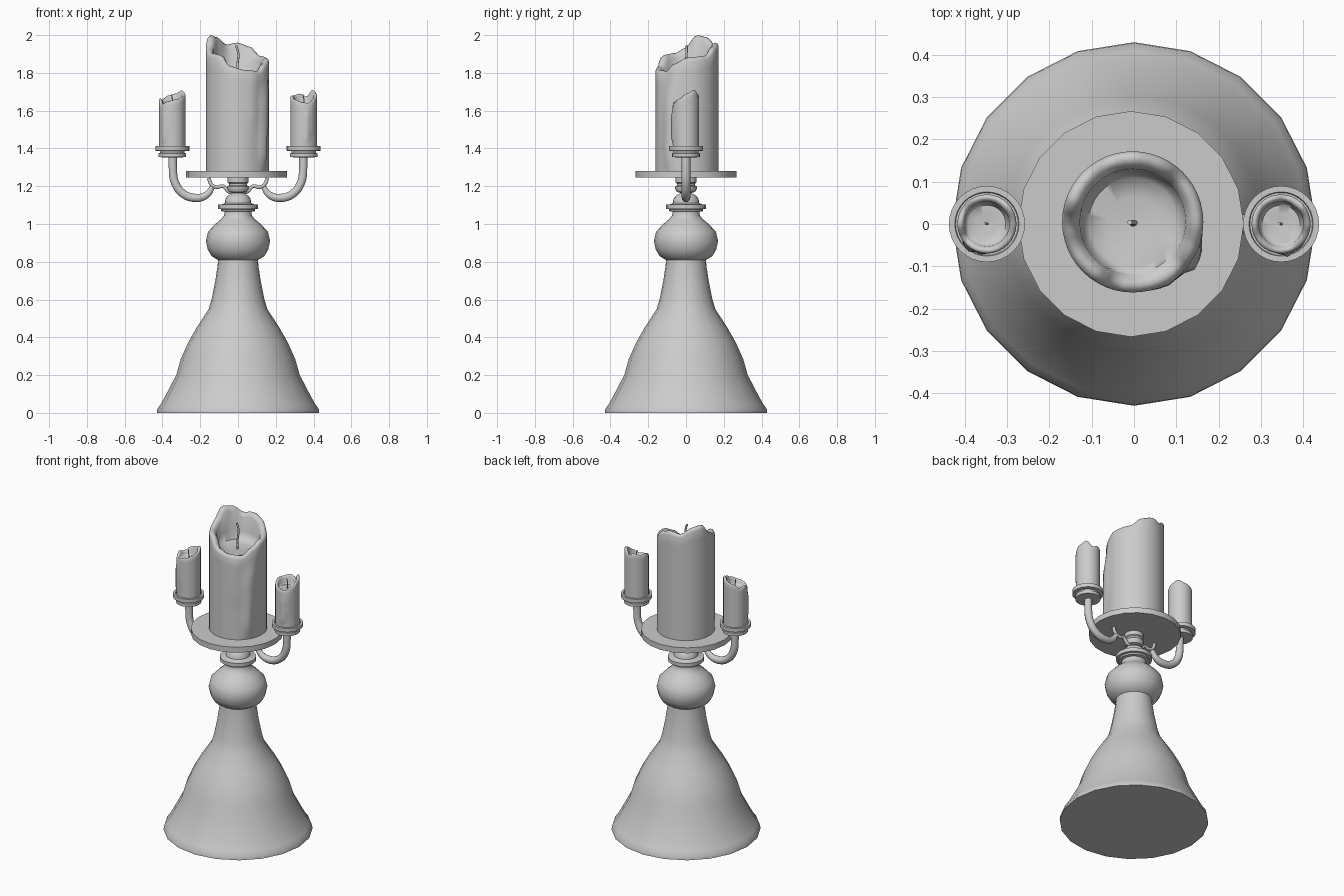
import bpy
import math

if "Cube" in bpy.data.objects:
    bpy.data.objects.remove(bpy.data.objects["Cube"])


def finish(ob, angle=40):
    bpy.ops.object.select_all(action='DESELECT')
    ob.select_set(True)
    bpy.context.view_layer.objects.active = ob
    if ob.type == 'CURVE':
        bpy.ops.object.convert(target='MESH')
    bpy.ops.object.shade_smooth_by_angle(angle=math.radians(angle))


def skin(name, columns, angle=40):
    """Wrap a ring of vertical point columns into a closed surface with capped ends."""
    n, m = len(columns), len(columns[0])
    verts = [p for col in columns for p in col]
    faces = []
    for i in range(n):
        a, b = i * m, (i + 1) % n * m
        faces += [(a + j, b + j, b + j + 1, a + j + 1) for j in range(m - 1)]
    faces.append([i * m for i in reversed(range(n))])
    faces.append([i * m + m - 1 for i in range(n)])
    me = bpy.data.meshes.new(name)
    me.from_pydata(verts, [], faces)
    ob = bpy.data.objects.new(name, me)
    bpy.context.collection.objects.link(ob)
    finish(ob, angle)


def lathe(name, profile, sides, cx=0, cy=0, angle=40):
    cols = []
    for i in range(sides):
        a = math.tau * i / sides
        cols.append([(cx + r * math.cos(a), cy + r * math.sin(a), z) for r, z in profile])
    skin(name, cols, angle)


def tube(name, points, radius, taper=None):
    cu = bpy.data.curves.new(name, 'CURVE')
    cu.dimensions = '3D'
    cu.bevel_depth = radius
    cu.bevel_resolution = 3
    cu.resolution_u = 6
    cu.use_fill_caps = True
    sp = cu.splines.new('BEZIER')
    sp.bezier_points.add(len(points) - 1)
    for i, (bp, p) in enumerate(zip(sp.bezier_points, points)):
        bp.co = p
        bp.handle_left_type = bp.handle_right_type = 'AUTO'
        if taper:
            bp.radius = taper[i]
    ob = bpy.data.objects.new(name, cu)
    bpy.context.collection.objects.link(ob)
    finish(ob, 60)


def rim_height(keys, deg):
    """Smooth cyclic interpolation of (degree, height) keys."""
    ext = keys + [(keys[0][0] + 360, keys[0][1])]
    for (a, za), (b, zb) in zip(ext, ext[1:]):
        if a <= deg <= b:
            t = (deg - a) / (b - a)
            return za + (zb - za) * t * t * (3 - 2 * t)


def bump(d, width):
    d = (d + 180) % 360 - 180
    return math.exp(-(d / width) ** 2)


def candle(name, cx, cy, z0, R, wall, floor, keys, drips, sides):
    cols = []
    for i in range(sides):
        deg = 360 * i / sides
        a = math.radians(deg)
        top = rim_height(keys, deg)
        prof = []
        # outer wall with wax runs
        for k in range(13):
            t = k / 12
            z = z0 + (top - wall * 0.45 - z0) * t
            r = R
            for ang, width, depth, low, high in drips:
                up = min(max((t - low) / 0.12, 0), 1) * min(max((high - t) / 0.2, 0), 1)
                r += depth * bump(deg - ang, width) * up
            prof.append((r, z))
        # rounded lip, inner wall and melted pool
        prof += [(R - wall * 0.12, top - wall * 0.15), (R - wall * 0.4, top),
                 (R - wall * 0.7, top - wall * 0.15),
                 (R - wall, max(top - wall * 0.6, floor + wall * 0.35)),
                 (R - wall * 1.1, floor + (top - floor) * 0.3),
                 (R - wall * 1.5, floor + wall * 0.25),
                 (R * 0.35, floor + 0.004), (R * 0.04, floor)]
        cols.append([(cx + r * math.cos(a), cy + r * math.sin(a), z) for r, z in prof])
    skin(name, cols, 60)


# bell-shaped base, neck, bulb and collar
lathe("base", [(.43, 0), (.428, .02), (.41, .045), (.39, .08), (.327, .2), (.303, .285),
               (.265, .37), (.22, .45), (.155, .55), (.138, .61), (.12, .7), (.108, .78),
               (.106, .81), (.14, .83), (.16, .865), (.17, .91), (.158, .96), (.12, 1.0),
               (.09, 1.025), (.073, 1.045), (.072, 1.065), (.09, 1.068), (.09, 1.078),
               (.105, 1.08), (.105, 1.103), (.08, 1.105), (.07, 1.112), (.066, 1.135),
               (.05, 1.153), (.03, 1.163), (.03, 1.175)], 20)

# knob under the plate
lathe("stem_knob", [(.03, 1.165), (.048, 1.17), (.057, 1.185), (.057, 1.198), (.048, 1.205),
                    (.048, 1.215), (.056, 1.22), (.056, 1.25)], 20)

# drip plate
lathe("plate", [(.267, 1.245), (.267, 1.28)], 20, -.007)

# main candle with uneven melted rim
candle("main_candle", -.003, .005, 1.28, .167, .042, 1.785,
       [(0, 1.88), (40, 1.89), (65, 1.94), (90, 1.96), (112, 1.95), (138, 1.99), (160, 2.0),
        (185, 1.93), (205, 1.905), (235, 1.895), (255, 1.835), (285, 1.815), (315, 1.81),
        (335, 1.85)],
       [(-35, 8, .02, .02, .9), (-22, 6, .009, .3, 1.0), (-60, 10, .006, .4, 1.1)], 48)
tube("main_wick", [(-.004, 0, 1.78), (-.002, 0, 1.85), (.002, .003, 1.9), (-.01, .004, 1.945)],
     .006)

# side arms, cups and candles
rims = {
    -1: [(0, 1.69), (40, 1.708), (75, 1.69), (110, 1.68), (150, 1.655), (180, 1.665),
         (215, 1.635), (250, 1.65), (290, 1.66), (330, 1.675)],
    1: [(0, 1.69), (45, 1.71), (75, 1.675), (110, 1.69), (150, 1.68), (180, 1.68),
        (215, 1.66), (265, 1.645), (290, 1.64), (330, 1.665)],
}
for s, side in ((-1, "left"), (1, "right")):
    x = .348 * s
    tube(side + "_arm", [(s * px, 0, pz) for px, pz in
                         [(.135, 1.195), (.165, 1.155), (.22, 1.138), (.29, 1.16),
                          (.334, 1.22), (.345, 1.3), (.345, 1.36)]], .023,
         [.6, .85, 1, 1, 1, 1, 1])
    tube(side + "_scroll", [(s * px, 0, pz) for px, pz in
                            [(0, 1.158), (.05, 1.172), (.08, 1.2), (.112, 1.195),
                             (.14, 1.208), (.155, 1.243)]], .01)
    lathe(side + "_cup", [(.045, 1.352), (.073, 1.355), (.073, 1.374), (.066, 1.376),
                          (.066, 1.386), (.09, 1.388), (.09, 1.412), (.076, 1.412),
                          (.074, 1.405)], 32, x)
    drip = 232 if s < 0 else 283
    candle(side + "_candle", x, 0, 1.4, .07, .017, 1.625, rims[s],
           [(drip, 10, .01, .1, .95), (drip + 25, 8, .004, .3, 1.0)], 32)
    tube(side + "_wick", [(x, 0, 1.62), (x + .001, 0, 1.655), (x - .004, .002, 1.685)], .003)
